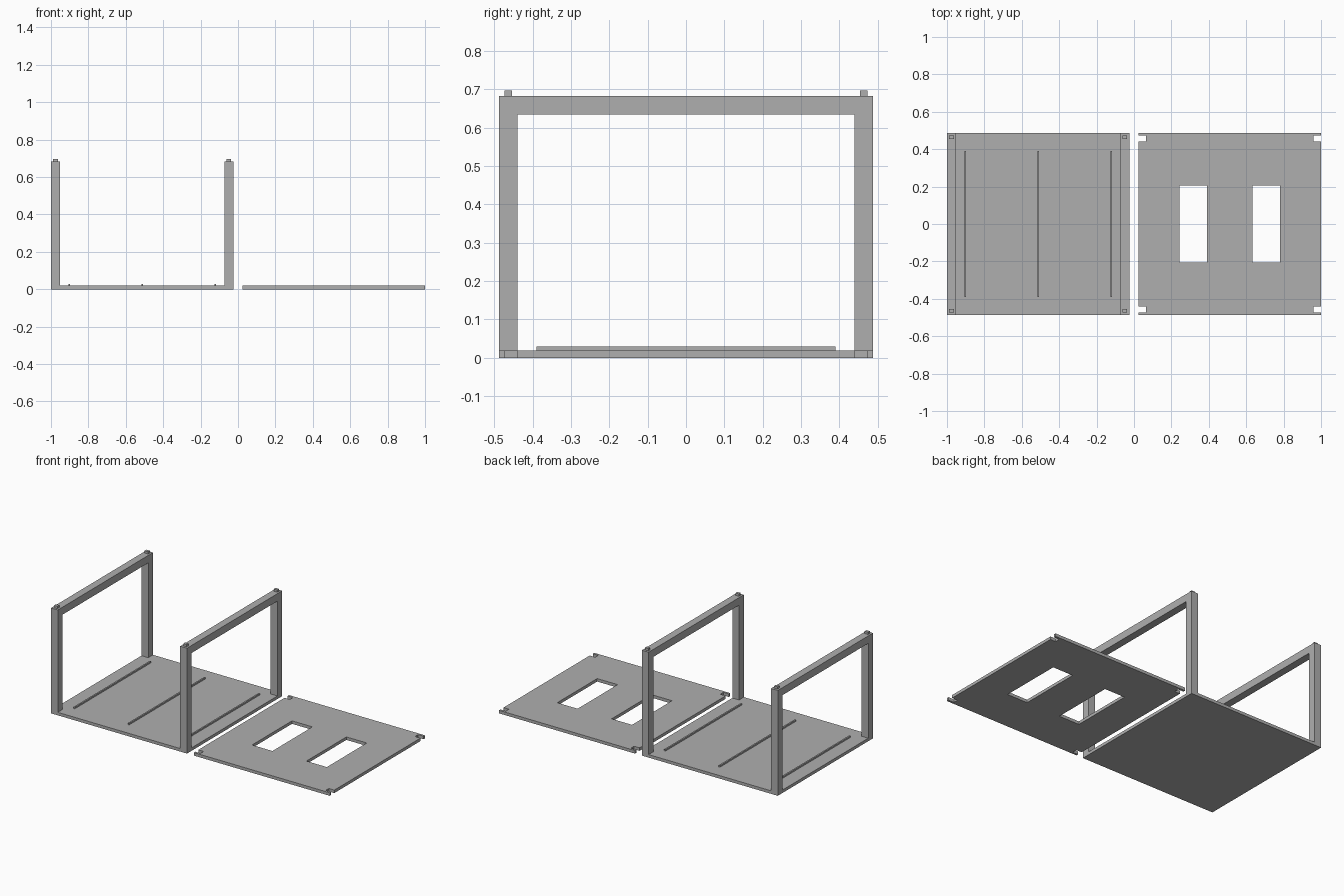
import bpy, bmesh
from mathutils import Matrix

if "Cube" in bpy.data.objects:
    bpy.data.objects.remove(bpy.data.objects["Cube"])

U = 2 / 410          # one design millimetre in scene units
HALF = 100           # half the side of each square panel
BASE_X, LID_X = -105, 105

grey = bpy.data.materials.new("plain grey")
grey.diffuse_color = (0.43, 0.43, 0.43, 1)
grey.use_nodes = True
grey.node_tree.nodes["Principled BSDF"].inputs["Base Color"].default_value = grey.diffuse_color


def finish(name, bm):
    bmesh.ops.recalc_face_normals(bm, faces=bm.faces)
    bm.transform(Matrix.Scale(U, 4))
    mesh = bpy.data.meshes.new(name)
    bm.to_mesh(mesh)
    bm.free()
    mesh.materials.append(grey)
    obj = bpy.data.objects.new(name, mesh)
    bpy.context.collection.objects.link(obj)
    return obj


def boxes(name, items):
    """One object made of boxes, each given as (x0, x1, y0, y1, z0, z1)."""
    bm = bmesh.new()
    for x0, x1, y0, y1, z0, z1 in items:
        place = Matrix.Translation(((x0 + x1) / 2, (y0 + y1) / 2, (z0 + z1) / 2))
        size = Matrix.Diagonal((x1 - x0, y1 - y0, z1 - z0, 1))
        bmesh.ops.create_cube(bm, size=1, matrix=place @ size)
    return finish(name, bm)


# Base floor, fitted between the end frames' feet
boxes("base_floor", [(BASE_X - HALF, BASE_X + HALF, -HALF, HALF, 0, 4)])

# Three raised ribs on the floor
for i, dx in enumerate((-80, 0, 80)):
    x = BASE_X + dx
    boxes(f"floor_rib_{i + 1}", [(x - 1, x + 1, -80, 80, 3.5, 6)])

# Upright end frames: an upside-down U profile extruded along x, with two pegs
profile = [(-100, 0), (-90, 0), (-90, 130), (90, 130),
           (90, 0), (100, 0), (100, 140), (-100, 140)]
for side, x in (("left", BASE_X - HALF), ("right", BASE_X + HALF - 10)):
    bm = bmesh.new()
    face = bm.faces.new([bm.verts.new((x, y, z)) for y, z in profile])
    ext = bmesh.ops.extrude_face_region(bm, geom=[face])
    moved = [v for v in ext["geom"] if isinstance(v, bmesh.types.BMVert)]
    bmesh.ops.translate(bm, verts=moved, vec=(10, 0, 0))
    finish(f"{side}_frame", bm)
    boxes(f"{side}_frame_pegs",
          [(x + 2.5, x + 7.5, s * 95 - 2, s * 95 + 2, 139.5, 143) for s in (-1, 1)])

# Lid panel with two windows and four edge slots for the pegs
lid = boxes("lid_panel", [(LID_X - HALF, LID_X + HALF, -HALF, HALF, 0, 4)])
cuts = [(LID_X + c - 15, LID_X + c + 15, -42, 42, -5, 10) for c in (-40, 40)]
for y0, y1 in ((-97, -90.5), (90.5, 97)):
    cuts.append((LID_X - HALF - 5, LID_X - HALF + 8, y0, y1, -5, 10))
    cuts.append((LID_X + HALF - 8, LID_X + HALF + 5, y0, y1, -5, 10))
cutter = boxes("lid_cutter", cuts)
cutter.hide_render = True
cutter.hide_set(True)
cut = lid.modifiers.new("openings", 'BOOLEAN')
cut.operation = 'DIFFERENCE'
cut.solver = 'EXACT'
cut.object = cutter
